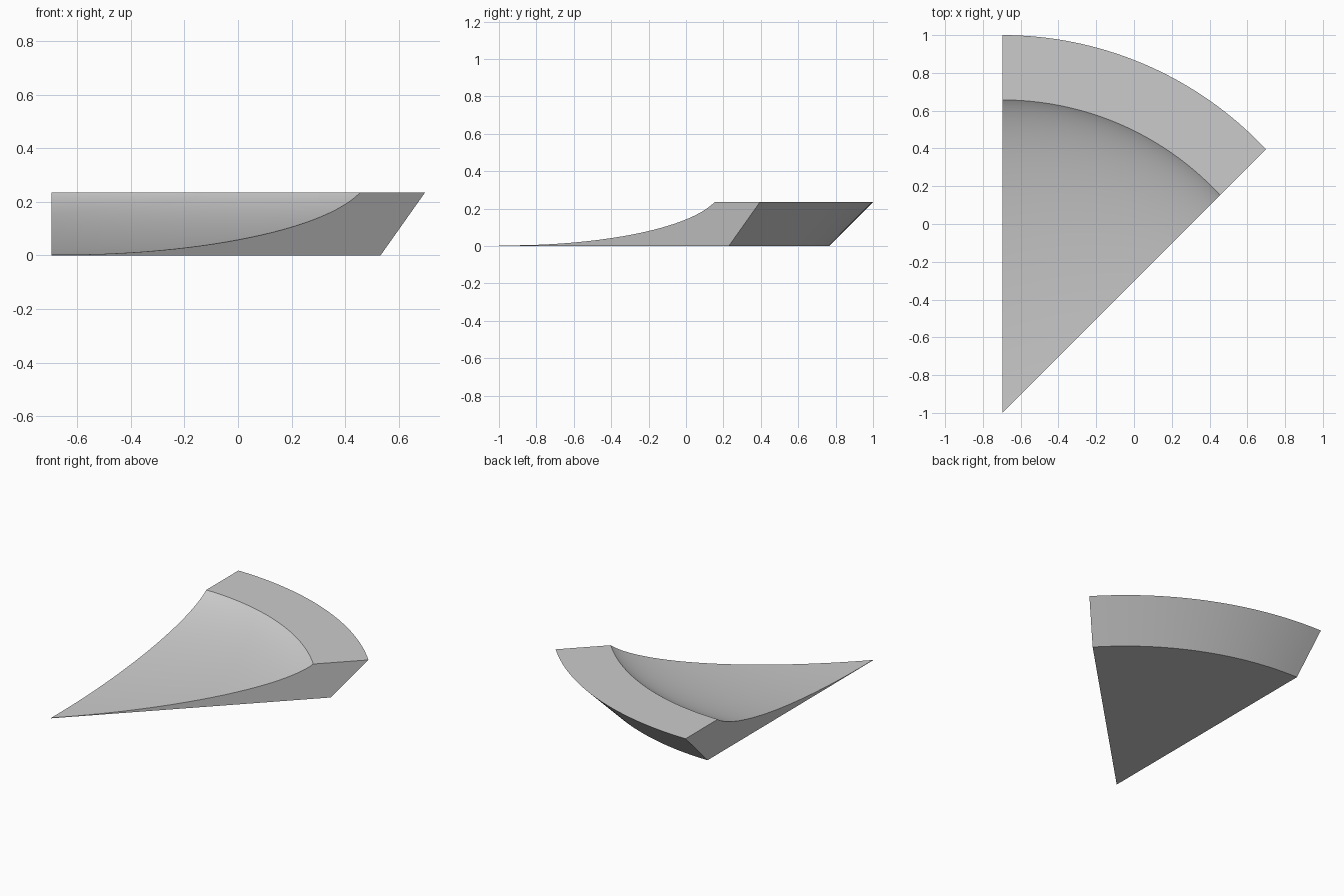
import bpy
import bmesh
from math import sqrt, sin, pi, radians
from mathutils import Vector

if "Cube" in bpy.data.objects:
    bpy.data.objects.remove(bpy.data.objects["Cube"])

HALF_WIDTH = 0.697
HEIGHT = 0.235
FLOOR = 0.003
RIM_OUTER, RIM_INNER, BASE_RADIUS = 1.913, 1.57, 1.678
AXIS = Vector((-HALF_WIDTH, -0.913, 0))   # centre of the dish
TIP = Vector((-HALF_WIDTH, -1, 0))        # where the two cuts meet


def dish_height(r, reach=1.62):
    """Elliptical hollow, from the thin floor up to the rim."""
    rise = lambda d: 1 - sqrt(1 - (d / reach) ** 2)
    return FLOOR + (HEIGHT - FLOOR) * rise(r) / rise(RIM_INNER)


# Plain grey material
grey = bpy.data.materials.new("plain grey")
grey.use_nodes = True
colour = (0.6, 0.6, 0.6, 1)
grey.diffuse_color = colour
grey.node_tree.nodes["Principled BSDF"].inputs["Base Color"].default_value = colour

# Cross-section: base, sloping outer wall, flat rim, hollow
steps = 32
profile = [(0, 0), (BASE_RADIUS, 0), (RIM_OUTER, HEIGHT)]
for i in range(steps, -1, -1):
    r = RIM_INNER * sin(pi / 2 * i / steps)
    profile.append((r, dish_height(r)))

# Revolve the section through half a turn
bm = bmesh.new()
verts = [bm.verts.new(AXIS + Vector((0, r, z))) for r, z in profile]
edges = [bm.edges.new(pair) for pair in zip(verts, verts[1:])]
bmesh.ops.spin(bm, geom=verts + edges, cent=AXIS, axis=(0, 0, 1),
               angle=-pi, steps=128)
bmesh.ops.remove_doubles(bm, verts=bm.verts, dist=0.0001)

# Close the straight left cut
border = [e for e in bm.edges if e.is_boundary]
bmesh.ops.edgeloop_fill(bm, edges=border)

# Slice along the diagonal and close that cut
bmesh.ops.bisect_plane(bm, geom=bm.verts[:] + bm.edges[:] + bm.faces[:],
                       plane_co=TIP, plane_no=(1, -1, 0), clear_outer=True)
border = [e for e in bm.edges if e.is_boundary]
bmesh.ops.edgeloop_fill(bm, edges=border)
bmesh.ops.recalc_face_normals(bm, faces=bm.faces)

mesh = bpy.data.meshes.new("dish_wedge")
bm.to_mesh(mesh)
bm.free()
mesh.materials.append(grey)
wedge = bpy.data.objects.new("dish_wedge", mesh)
bpy.context.collection.objects.link(wedge)

# Smooth the curved surfaces, keep the rim and cuts sharp
bpy.ops.object.select_all(action="DESELECT")
wedge.select_set(True)
bpy.context.view_layer.objects.active = wedge
bpy.ops.object.shade_smooth_by_angle(angle=radians(25))
